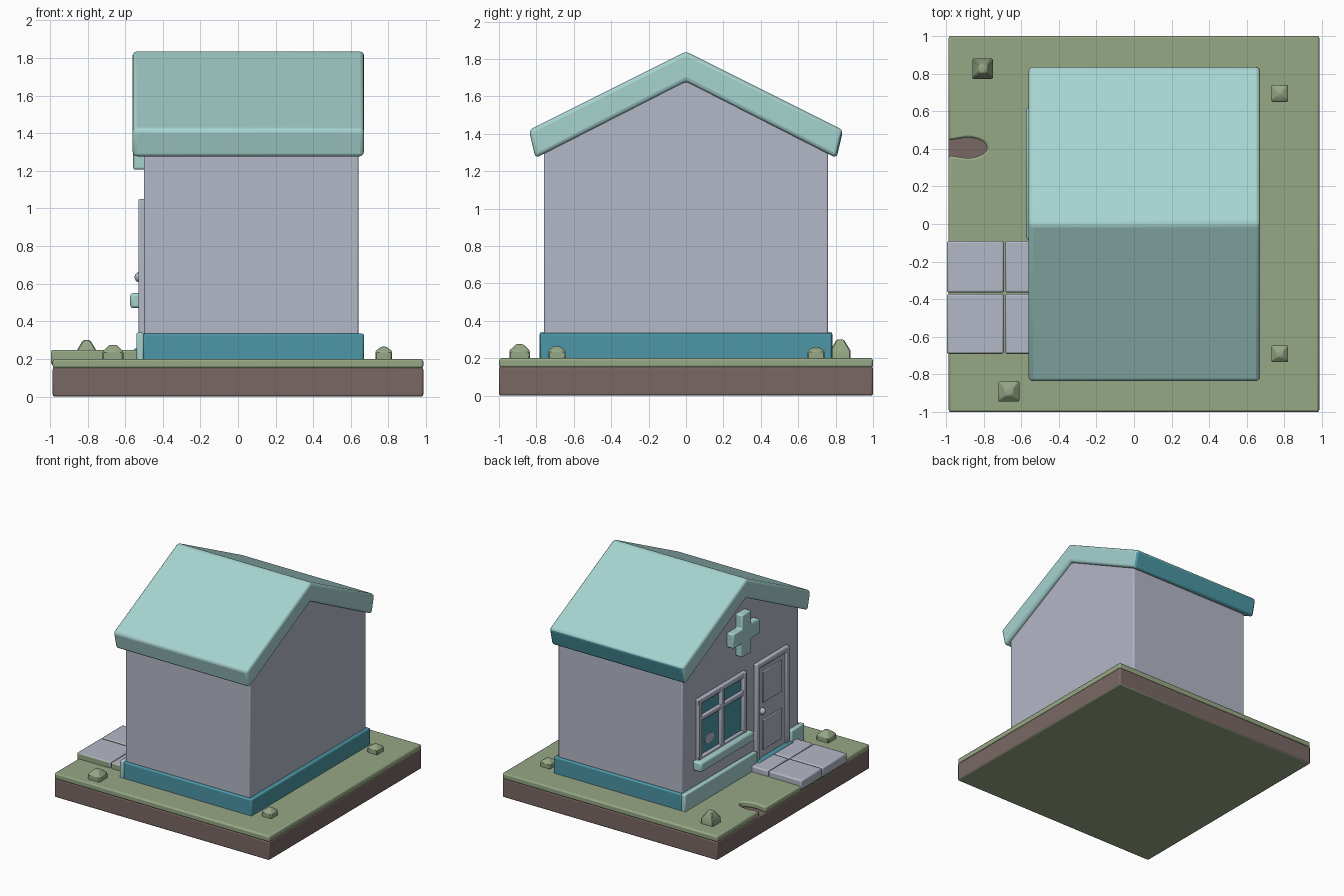
import bpy, bmesh, math
from mathutils import Vector

if "Cube" in bpy.data.objects:
    bpy.data.objects.remove(bpy.data.objects["Cube"])


def mat(name, r, g, b):
    m = bpy.data.materials.new(name)
    lin = [((c / 255 + 0.055) / 1.055) ** 2.4 for c in (r, g, b)]
    m.diffuse_color = (*lin, 1)
    m.use_nodes = True
    m.node_tree.nodes["Principled BSDF"].inputs["Base Color"].default_value = m.diffuse_color
    return m


WALL = mat("pale_grey", 180, 184, 199)
ROOF = mat("light_teal", 166, 211, 207)
TEAL = mat("dark_teal", 76, 150, 166)
GRASS = mat("grass_green", 150, 167, 133)
SOIL = mat("soil_brown", 121, 104, 100)


def prism(name, pts, axis, a, b, mats, bevel=0.0, rule=None, seg=2):
    """Extrude a 2D outline along axis x (pts are y,z) or z (pts are x,y)."""
    bm = bmesh.new()

    def co(p, t):
        return (t, p[0], p[1]) if axis == "x" else (p[0], p[1], t)
    lo = [bm.verts.new(co(p, a)) for p in pts]
    hi = [bm.verts.new(co(p, b)) for p in pts]
    n = len(pts)
    bm.faces.new(lo)
    bm.faces.new(hi)
    for i in range(n):
        j = (i + 1) % n
        bm.faces.new((lo[i], lo[j], hi[j], hi[i]))
    bmesh.ops.recalc_face_normals(bm, faces=bm.faces)
    bm.normal_update()
    if rule:
        for f in bm.faces:
            f.material_index = rule(f)
    return finish(name, bm, mats, bevel, seg)


def finish(name, bm, mats, bevel=0.0, seg=2):
    me = bpy.data.meshes.new(name)
    bm.to_mesh(me)
    bm.free()
    for m in mats:
        me.materials.append(m)
    ob = bpy.data.objects.new(name, me)
    bpy.context.collection.objects.link(ob)
    if bevel:
        mod = ob.modifiers.new("soft_edges", "BEVEL")
        mod.width = bevel
        mod.segments = seg
        mod.limit_method = "ANGLE"
        mod.angle_limit = math.radians(35)
    bpy.context.view_layer.objects.active = ob
    ob.select_set(True)
    bpy.ops.object.shade_smooth_by_angle(angle=math.radians(35))
    ob.select_set(False)
    return ob


def box(name, x, y, z, mats, bevel=0.0, rule=None):
    pts = [(x[0], y[0]), (x[1], y[0]), (x[1], y[1]), (x[0], y[1])]
    return prism(name, pts, "z", z[0], z[1], mats, bevel, rule)


# Ground: soil block with a green underside, grass layer with a worn notch
box("soil_block", (-0.985, 0.985), (-1, 1), (0, 0.155), [SOIL, GRASS], 0.01,
    lambda f: 1 if f.normal.z < -0.9 else 0)
notch = [(-0.89 + 0.11 * math.sin(math.pi * t / 10), 0.405 - 0.055 * math.cos(math.pi * t / 10))
         for t in range(11)]
outline = [(-0.985, 1), (-0.985, 0.445)] + notch[::-1] + [(-0.985, 0.365), (-0.985, -1), (0.985, -1), (0.985, 1)]
prism("grass_layer", outline, "z", 0.15, 0.2, [GRASS], 0.012)

# Paving slabs, green on the front edge
for i, x in enumerate([(-0.995, -0.692), (-0.684, -0.5)]):
    for j, y in enumerate([(-0.69, -0.372), (-0.364, -0.09)]):
        box(f"paving_slab_{i}{j}", x, y, (0.17, 0.248), [WALL, GRASS], 0.01,
            lambda f: 1 if f.normal.y < -0.9 else 0)

# Shrubs: little square posts with a pointed cap
for i, (x, y, h, top) in enumerate([(-0.805, 0.825, 0.055, 0.3), (0.775, 0.695, 0.045, 0.26),
                                    (0.775, -0.69, 0.045, 0.265), (-0.665, -0.89, 0.055, 0.275)]):
    bm = bmesh.new()
    rings = []
    for r, z in ((h, 0.19), (h, 0.24), (h * 0.35, top)):
        rings.append([bm.verts.new((x + r * sx, y + r * sy, z))
                      for sx, sy in ((-1, -1), (1, -1), (1, 1), (-1, 1))])
    for lo, hi in zip(rings, rings[1:]):
        for k in range(4):
            bm.faces.new((lo[k], lo[(k + 1) % 4], hi[(k + 1) % 4], hi[k]))
    bm.faces.new(rings[-1])
    bm.faces.new(rings[0][::-1])
    finish(f"shrub_{i}", bm, [GRASS], 0.006, 1)

# House body
prism("house_walls", [(-0.76, 0.2), (0.76, 0.2), (0.76, 1.31), (0, 1.70), (-0.76, 1.31)],
      "x", -0.5, 0.64, [WALL], 0.008)

# Roof: bent slab, back eave edge dark teal
prism("roof", [(0, 1.84), (-0.84, 1.42), (-0.805, 1.27), (0, 1.68), (0.805, 1.27), (0.84, 1.42)],
      "x", -0.56, 0.67, [ROOF, TEAL], 0.022,
      lambda f: 1 if f.normal.y > 0.9 else 0, 3)

# Plinth, light on the entrance side
box("plinth", (-0.505, 0.67), (-0.78, 0.78), (0.19, 0.335), [TEAL], 0.01)
box("entrance_plinth_long", (-0.54, -0.5), (-0.165, 0.782), (0.19, 0.34), [ROOF], 0.01)
box("entrance_plinth_short", (-0.54, -0.5), (-0.782, -0.615), (0.19, 0.34), [ROOF], 0.01)
box("door_step", (-0.555, -0.5), (-0.615, -0.165), (0.19, 0.255), [TEAL], 0.008)

# Door with frame, panels and knob
box("door_leaf", (-0.515, -0.49), (-0.57, -0.21), (0.25, 1.02), [WALL])
box("door_jamb_left", (-0.53, -0.49), (-0.22, -0.175), (0.25, 1.05), [WALL], 0.008)
box("door_jamb_right", (-0.53, -0.49), (-0.605, -0.56), (0.25, 1.05), [WALL], 0.008)
box("door_lintel", (-0.53, -0.49), (-0.605, -0.175), (1.005, 1.05), [WALL], 0.008)
for i, z in enumerate([(0.31, 0.56), (0.7, 0.96)]):
    box(f"door_panel_{i}", (-0.523, -0.51), (-0.515, -0.265), z, [WALL], 0.006)
bm = bmesh.new()
bmesh.ops.create_uvsphere(bm, u_segments=12, v_segments=8, radius=0.028)
bmesh.ops.translate(bm, verts=bm.verts, vec=Vector((-0.522, -0.255, 0.635)))
finish("door_knob", bm, [WALL])

# Window: glass, frame bars, sill and a pale glint
box("window_glass", (-0.506, -0.498), (-0.02, 0.56), (0.55, 1.02), [TEAL])
for i, y in enumerate([(-0.045, 0.0), (0.25, 0.295), (0.54, 0.585)]):
    box(f"window_upright_{i}", (-0.53, -0.49), y, (0.54, 1.05), [WALL], 0.008)
for i, z in enumerate([(0.54, 0.57), (0.86, 0.9), (1.005, 1.05)]):
    box(f"window_bar_{i}", (-0.528, -0.49), (-0.045, 0.585), z, [WALL], 0.008)
glint = [(0.42 + 0.06 * math.cos(math.tau * k / 12), 0.67 + 0.04 * math.sin(math.tau * k / 12))
         for k in range(12)]
prism("window_glint", glint, "x", -0.51, -0.504, [WALL])
box("window_sill", (-0.573, -0.49), (-0.085, 0.62), (0.47, 0.55), [ROOF], 0.015)

# Plus-shaped sign in the gable
a, b, cz = 0.06, 0.175, 1.382
plus = [(-a, -b), (a, -b), (a, -a), (b, -a), (b, a), (a, a),
        (a, b), (-a, b), (-a, a), (-b, a), (-b, -a), (-a, -a)]
prism("gable_plus_sign", [(y, z + cz) for y, z in plus], "x", -0.558, -0.49, [ROOF], 0.01)
